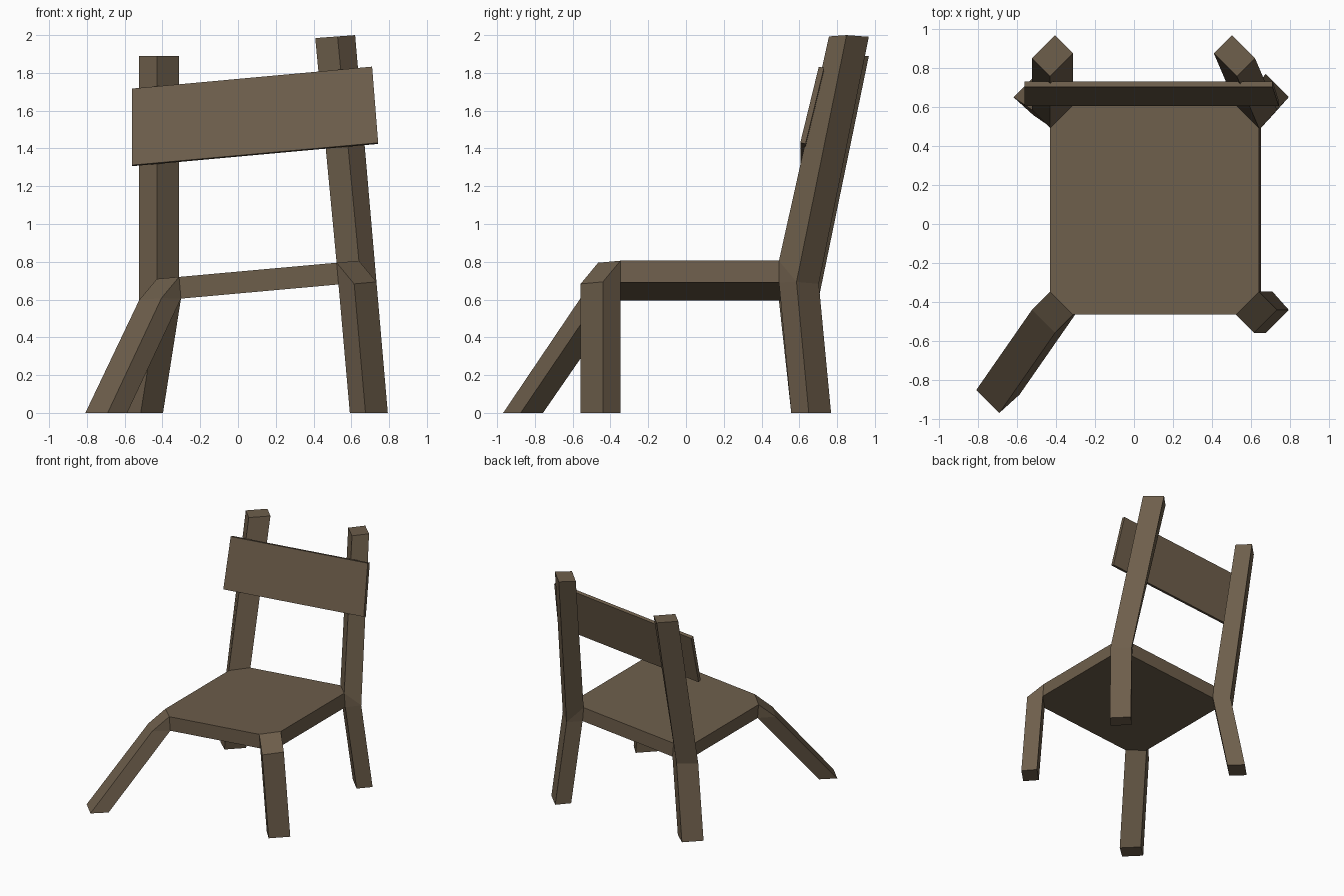
import bpy, bmesh
from mathutils import Vector as V

if "Cube" in bpy.data.objects:
    bpy.data.objects.remove(bpy.data.objects["Cube"])

wood = bpy.data.materials.new("brown wood")
wood.diffuse_color = (0.155, 0.113, 0.071, 1)
wood.use_nodes = True
wood.node_tree.nodes["Principled BSDF"].inputs["Base Color"].default_value = wood.diffuse_color


def make(name, faces):
    """Mesh from faces given as lists of points; shared points are welded."""
    bm = bmesh.new()
    for f in faces:
        bm.faces.new([bm.verts.new(p) for p in f])
    bmesh.ops.remove_doubles(bm, verts=bm.verts[:], dist=0.0005)
    bmesh.ops.recalc_face_normals(bm, faces=bm.faces[:])
    me = bpy.data.meshes.new(name)
    bm.to_mesh(me)
    bm.free()
    me.materials.append(wood)
    ob = bpy.data.objects.new(name, me)
    bpy.context.collection.objects.link(ob)
    return ob


def sides(a, b):
    n = len(a)
    return [[a[i], a[(i + 1) % n], b[(i + 1) % n], b[i]] for i in range(n)]


# Seat: tilted slab with cut corners, which are filled by the legs
X0, X1, Y0, Y1, C = -0.43, 0.64, -0.465, 0.61, 0.118
DROP = V((0.01, 0, -0.115))


def seat_pt(x, y):
    return V((x, y, 0.748 + 0.09 * x))


outline = [(X0 + C, Y0), (X1 - C, Y0), (X1, Y0 + C), (X1, Y1 - C),
           (X1 - C, Y1), (X0 + C, Y1), (X0, Y1 - C), (X0, Y0 + C)]
top = [seat_pt(*p) for p in outline]
bottom = [p + DROP for p in top]
make("seat", [top, bottom] + sides(top, bottom)[::2])


# Legs: each grows from a cut corner; back legs continue up as posts
def leg(name, i, sx, sy, foot_shift, post=None):
    ta, tb = top[i], top[(i + 1) % 8]
    ia, ib = ta + DROP, tb + DROP
    out = V((sx * 0.093, sy * 0.093, -0.112))
    oa, ob = ta + out, tb + out
    knee = [ia, ib, ob, oa]
    foot = [V((p.x + foot_shift[0], p.y + foot_shift[1], 0)) for p in knee]
    faces = [foot] + sides(knee, foot)
    faces += [[ia, ta, oa], [ib, tb, ob]]
    cap = [ta, tb, ob, oa]
    if post:
        dx, dy, z, slope = post
        end = [V((p.x + dx, p.y + dy, z + slope * (p.x + dx))) for p in cap]
        faces += sides(cap, end)
        cap = end
    make(name, faces + [cap])


leg("front_right_leg", 1, 1, -1, (0.06, 0.0))
leg("back_right_leg", 3, 1, 1, (0.06, 0.065), (-0.113, 0.265, 1.954, 0.074))
leg("back_left_leg", 5, -1, 1, (-0.095, 0.065), (0.0, 0.265, 1.89, 0.0))
leg("front_left_leg", 7, -1, -1, (-0.285, -0.41))

# Backrest: crooked board leaning against the posts
front = [V((-0.56, 0.605, 1.312)), V((0.742, 0.605, 1.43)),
         V((0.71, 0.703, 1.833)), V((-0.56, 0.703, 1.717))]
back = [p + V((0, 0.028, -0.006)) for p in front]
make("backrest", [front, back] + sides(front, back))
